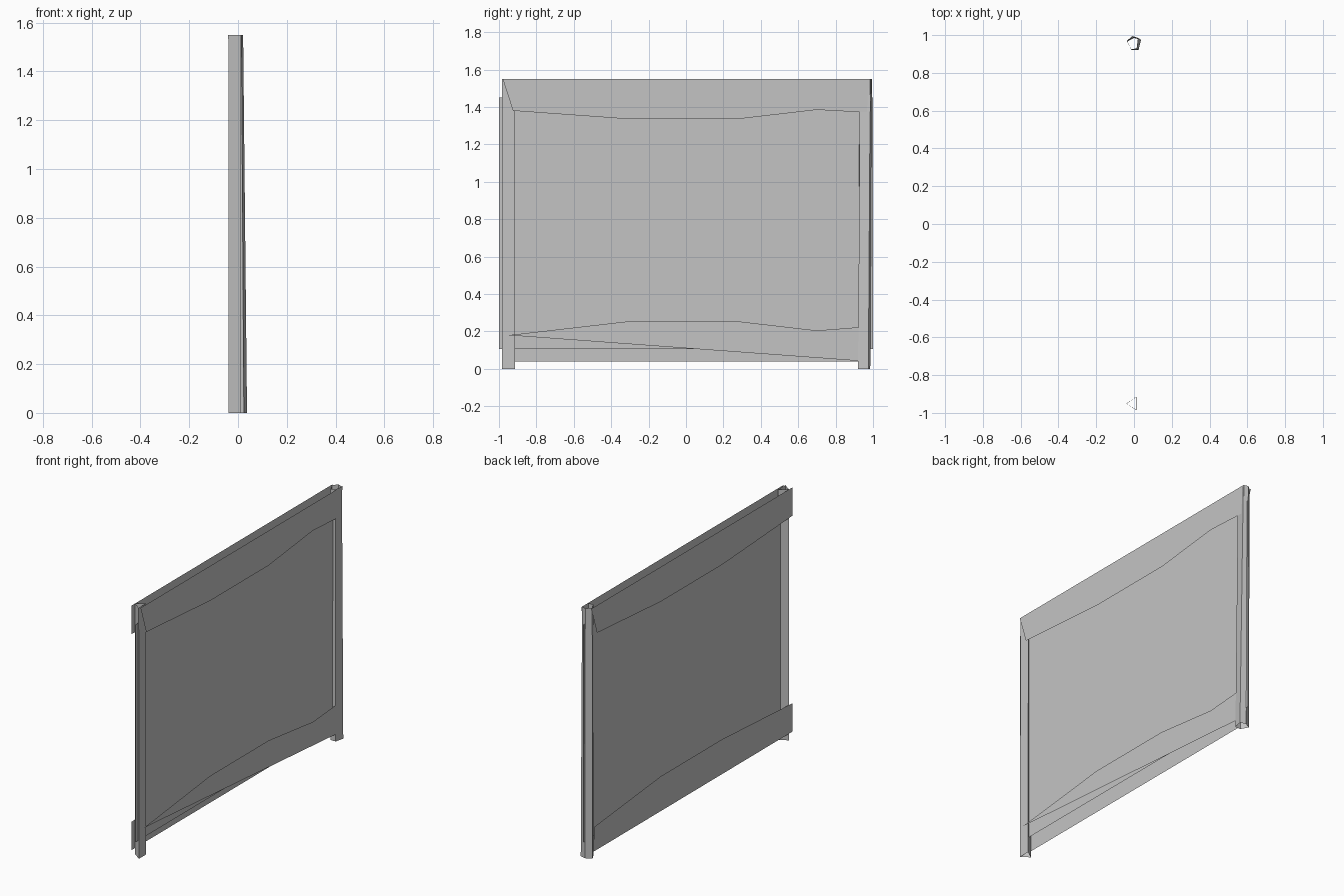
import bpy
import bmesh

cube = bpy.data.objects.get("Cube")
if cube:
    bpy.data.objects.remove(cube, do_unlink=True)

grey = bpy.data.materials.new("plain grey")
grey.use_nodes = True
colour = (0.55, 0.55, 0.55, 1)
grey.diffuse_color = colour
shader = next(n for n in grey.node_tree.nodes if n.type == "BSDF_PRINCIPLED")
shader.inputs["Base Color"].default_value = colour


def finish(name, bm):
    mesh = bpy.data.meshes.new(name)
    bm.to_mesh(mesh)
    bm.free()
    mesh.materials.append(grey)
    obj = bpy.data.objects.new(name, mesh)
    bpy.context.collection.objects.link(obj)


def sheet(name, x, outline, facing=1):
    """Flat upright sheet from a (y, z) outline, facing +x or -x."""
    bm = bmesh.new()
    face = bm.faces.new([bm.verts.new((x, y, z)) for y, z in outline])
    face.normal_update()
    if face.normal.x * facing < 0:
        face.normal_flip()
    finish(name, bm)


def post(name, bottom, top, height):
    """Open tube between two (x, y) rings listed counterclockwise."""
    bm = bmesh.new()
    low = [bm.verts.new((x, y, 0)) for x, y in bottom]
    high = [bm.verts.new((x, y, height)) for x, y in top]
    for i in range(len(low)):
        j = (i + 1) % len(low)
        bm.faces.new((low[i], low[j], high[j], high[i]))
    finish(name, bm)


HEIGHT = 1.55

# Posts: a three-sided one in front, a leaning five-sided one at the back
front_ring = [(-0.038, -0.95), (0.013, -0.985), (0.013, -0.915)]
post("front_post", front_ring, [(x - 0.002, y) for x, y in front_ring], HEIGHT)
back_top = [(-0.038, 0.97), (-0.014, 0.925), (0.014, 0.93), (0.021, 0.985), (-0.008, 0.995)]
back_bottom = [(-0.037, 0.965), (-0.012, 0.92), (0.024, 0.92), (0.037, 0.975), (0.0, 0.985)]
post("back_post", back_bottom, back_top, HEIGHT)

# Main panel running through both posts
sheet("panel", 0.0, [(-1, 0.105), (1, 0.105), (1, 1.45), (-1, 1.45)])

# Rails on the +x side
sheet("left_top_rail", 0.02, [
    (-0.98, HEIGHT), (-0.925, 1.38), (-0.3, 1.335), (0.27, 1.335),
    (0.7, 1.385), (0.92, 1.373), (0.985, 1.373), (0.99, HEIGHT)])
sheet("left_bottom_rail", 0.022, [
    (-0.95, 0.18), (0.96, 0.04), (0.955, 0.225),
    (0.7, 0.205), (0.27, 0.255), (-0.3, 0.255)])

# Rails on the -x side
sheet("right_top_rail", -0.039, [
    (0.98, HEIGHT), (0.925, 1.38), (0.3, 1.335),
    (-0.3, 1.335), (-0.985, 1.375), (-0.985, HEIGHT)], -1)
sheet("right_bottom_rail", -0.038, [
    (0.96, 0.04), (0.95, 0.19), (0.3, 0.255),
    (-0.3, 0.255), (-0.985, 0.215), (-0.985, 0.04)], -1)
